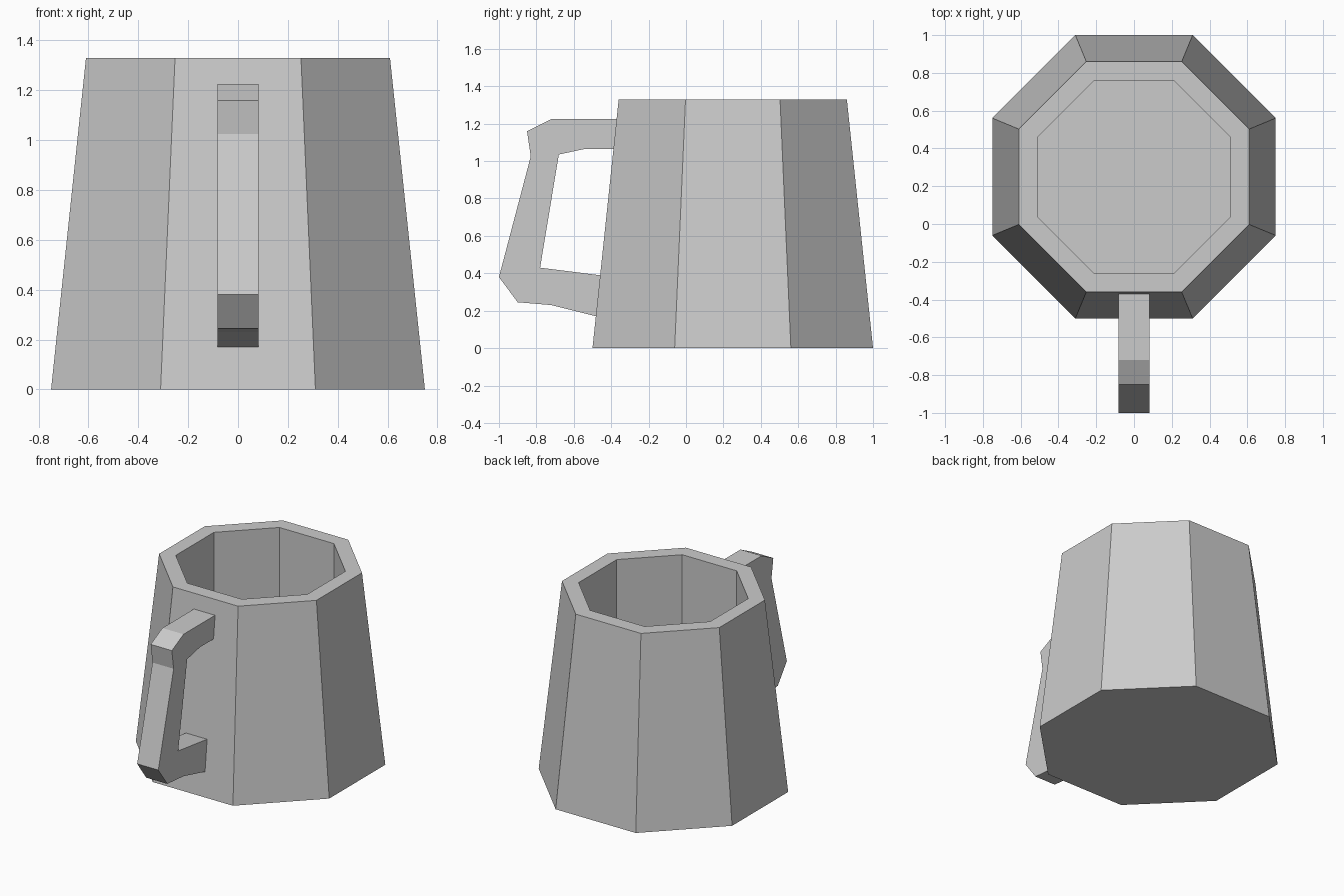
import bpy, bmesh, math

if "Cube" in bpy.data.objects:
    bpy.data.objects.remove(bpy.data.objects["Cube"])

CENTRE_Y = 0.25


def make_object(name, bm):
    bmesh.ops.recalc_face_normals(bm, faces=bm.faces[:])
    mesh = bpy.data.meshes.new(name)
    bm.to_mesh(mesh)
    bm.free()
    obj = bpy.data.objects.new(name, mesh)
    bpy.context.collection.objects.link(obj)
    return obj


def octagon(bm, apothem, z):
    """Ring of eight vertices with flat sides facing the axes."""
    r = apothem / math.cos(math.pi / 8)
    angles = [math.pi / 8 + i * math.pi / 4 for i in range(8)]
    return [bm.verts.new((r * math.cos(a), CENTRE_Y + r * math.sin(a), z)) for a in angles]


# Mug body: tapered outer wall, flat rim, straight inner wall and floor
bm = bmesh.new()
rings = [octagon(bm, apothem, z) for apothem, z in
         ((0.75, 0), (0.61, 1.33), (0.51, 1.33), (0.51, 0.1))]
for low, high in zip(rings, rings[1:]):
    for i in range(8):
        j = (i + 1) % 8
        bm.faces.new((low[i], low[j], high[j], high[i]))
bm.faces.new(rings[0])
bm.faces.new(rings[-1])
make_object("mug_body", bm)

# Handle: side profile (y, z) extruded across x, ends sunk slightly into the wall
profile = [(-0.35, 1.225), (-0.72, 1.225), (-0.85, 1.16), (-0.83, 1.025),
           (-1.0, 0.38), (-0.9, 0.245), (-0.72, 0.23), (-0.46, 0.165),
           (-0.44, 0.387), (-0.78, 0.43), (-0.68, 1.035), (-0.54, 1.065),
           (-0.37, 1.065)]
bm = bmesh.new()
side = bm.faces.new([bm.verts.new((-0.082, y, z)) for y, z in profile])
extruded = bmesh.ops.extrude_face_region(bm, geom=[side], use_keep_orig=True)["geom"]
moved = [v for v in extruded if isinstance(v, bmesh.types.BMVert)]
bmesh.ops.translate(bm, verts=moved, vec=(0.164, 0, 0))
make_object("handle", bm)
